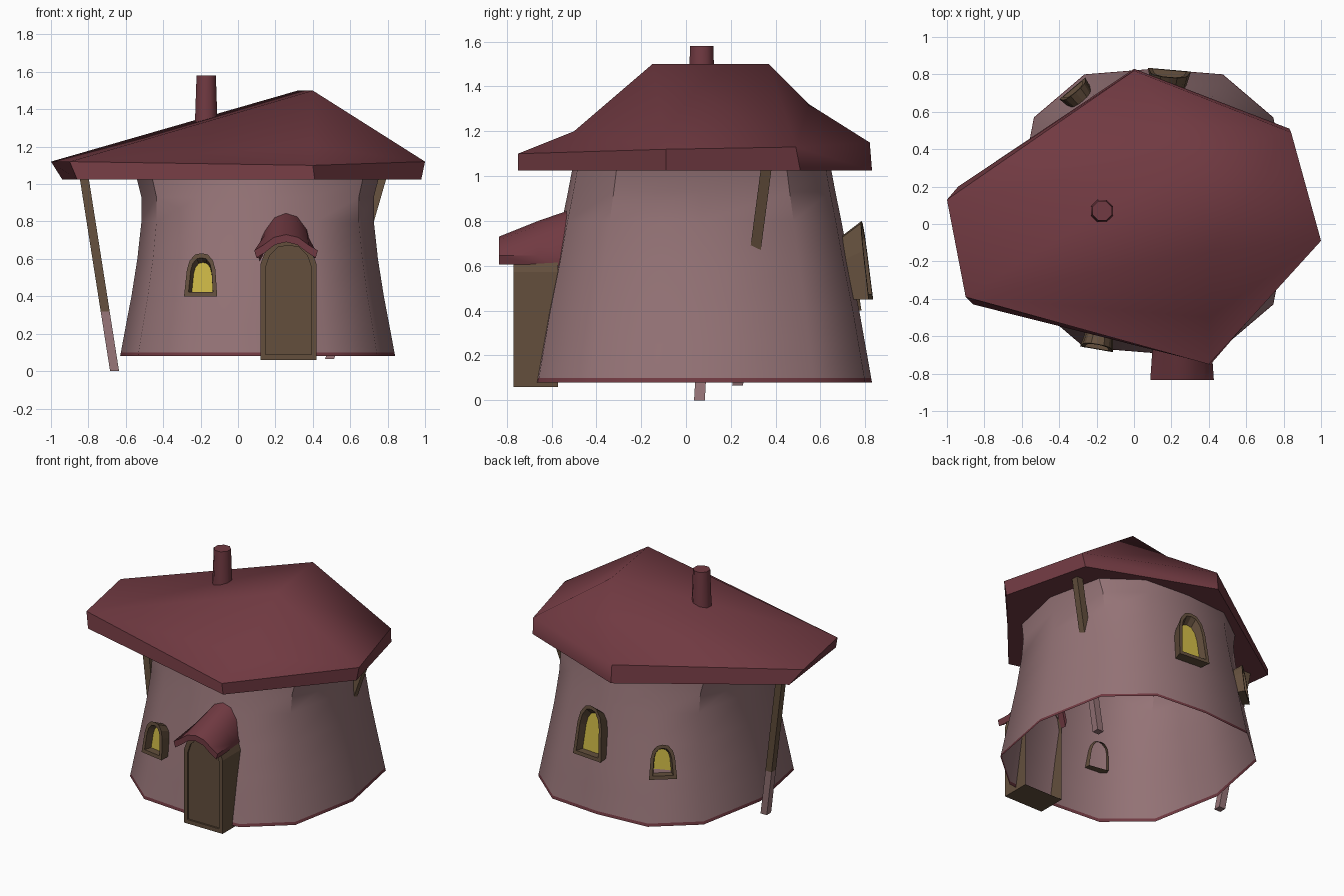
import bpy, bmesh, math
from mathutils import Vector

if "Cube" in bpy.data.objects:
    bpy.data.objects.remove(bpy.data.objects["Cube"])


def material(name, rgb):
    m = bpy.data.materials.new(name)
    m.diffuse_color = (*rgb, 1)
    m.use_nodes = True
    m.node_tree.nodes["Principled BSDF"].inputs["Base Color"].default_value = m.diffuse_color
    return m


PLASTER = material("pink_plaster", (0.30, 0.173, 0.183))
RED = material("dark_red_tile", (0.165, 0.042, 0.054))
WOOD = material("brown_wood", (0.125, 0.078, 0.046))
GLOW = material("yellow_glass", (0.60, 0.47, 0.06))


def build(name, verts, faces, mats, rule=None, smooth=None):
    """Mesh object; rule(face centre, face index) picks the material slot."""
    me = bpy.data.meshes.new(name)
    me.from_pydata([tuple(v) for v in verts], [], faces)
    for m in mats:
        me.materials.append(m)
    bm = bmesh.new()
    bm.from_mesh(me)
    bmesh.ops.recalc_face_normals(bm, faces=bm.faces)
    bm.to_mesh(me)
    bm.free()
    if rule:
        for p in me.polygons:
            p.material_index = rule(p.center, p.index)
    ob = bpy.data.objects.new(name, me)
    bpy.context.collection.objects.link(ob)
    if smooth:
        bpy.ops.object.select_all(action='DESELECT')
        ob.select_set(True)
        bpy.context.view_layer.objects.active = ob
        bpy.ops.object.shade_smooth_by_angle(angle=math.radians(smooth))
    return ob


def loft(name, rings, mats, rule=None, smooth=None, cap_start=False, cap_end=False):
    """Skin a stack of closed rings that share a point count."""
    n = len(rings[0])
    verts = [p for r in rings for p in r]
    faces = [(k * n + i, k * n + (i + 1) % n, (k + 1) * n + (i + 1) % n, (k + 1) * n + i)
             for k in range(len(rings) - 1) for i in range(n)]
    if cap_start:
        faces.append(tuple(range(n)))
    if cap_end:
        faces.append(tuple(range((len(rings) - 1) * n, len(rings) * n)))
    return build(name, verts, faces, mats, rule, smooth)


# Wall: twelve-sided rounded plan, open below, with a red strip at its foot
quarter = [(0.735, 0), (0.64, 0.50), (0.37, 0.73)]
plan = quarter + [(0, 0.76)] + [(-x, y) for x, y in quarter[::-1]]
plan += [(-x, -y) for x, y in quarter[1:]] + [(0, -0.76)]
plan += [(x, -y) for x, y in quarter[:0:-1]]
levels = [(0.08, 1, 1), (0.10, 0.995, 0.995), (0.25, 0.957, 0.96), (0.40, 0.918, 0.925),
          (0.60, 0.875, 0.87), (0.80, 0.845, 0.82), (0.93, 0.845, 0.785), (1.03, 0.88, 0.76)]
loft("wall", [[(0.105 + x * sx, 0.07 + y * sy, z) for x, y in plan] for z, sx, sy in levels],
     [PLASTER, RED], lambda c, i: 1 if c.z < 0.1 else 0, smooth=40)

# Roof: six-cornered eaves, a short rim and a ridge with two concave hips
lower = [(0, 0.83), (0.83, 0.51), (0.98, -0.09), (0.41, -0.75), (-0.86, -0.43), (-0.94, 0.20)]
upper = [(0, 0.82, 1.15), (0.84, 0.49, 1.13), (1.0, -0.09, 1.12), (0.40, -0.75, 1.10),
         (-0.90, -0.39, 1.12), (-1.0, 0.13, 1.12)]
ridge = [(0.40, -0.15, 1.50), (0.32, 0.37, 1.50)]             # 12, 13
hips = [(0.40, -0.50, 1.20), (0.19, 0.55, 1.32)]              # 14, 15
roof_faces = [(i, (i + 1) % 6, 6 + (i + 1) % 6, 6 + i) for i in range(6)]
roof_faces += [tuple(range(6)),
               (6, 7, 15), (15, 7, 13), (7, 8, 12, 13), (8, 9, 14), (8, 14, 12),
               (9, 10, 14), (14, 10, 12), (10, 11, 13, 12), (11, 6, 15), (11, 15, 13)]
build("roof", [(x, y, 1.025) for x, y in lower] + upper + ridge + hips,
      roof_faces, [RED], smooth=50)

# Chimney
loft("chimney", [[(-0.17 + r * math.cos(a * math.pi / 4 + math.pi / 8),
                   0.07 + r * math.sin(a * math.pi / 4 + math.pi / 8), z) for a in range(8)]
                 for r, z in ((0.068, 1.25), (0.056, 1.58))], [RED],
     smooth=50, cap_start=True, cap_end=True)


def arch(w, h, spring, taper):
    """Arched outline standing on v = 0."""
    half = [(w / 2, 0), (w / 2 * taper, h * spring),
            (w / 2 * taper * 0.82, h * (spring + (1 - spring) * 0.55)),
            (w / 2 * taper * 0.45, h * (spring + (1 - spring) * 0.92))]
    return half + [(0, h)] + [(-u, v) for u, v in half[::-1]]


def framed_arch(name, base, yaw, w, h, depth, back, border, recess, lean, spring, taper, pane,
                pane_scale):
    """Arched frame around a set-back pane; yaw is the outward compass angle."""
    N = Vector((math.cos(yaw), math.sin(yaw), 0))
    U = Vector((-N.y, N.x, 0))
    base = Vector(base)

    def ring(pts, n):
        return [base + U * u + Vector((0, 0, v)) + N * (n - lean * v) for u, v in pts]

    outer = arch(w, h, spring, taper)
    inner = [(u, v + border) for u, v in arch(w - 2 * border, h - 2 * border, spring, taper)]
    small = [(u * pane_scale, border + (v - border) * pane_scale) for u, v in inner]
    rings = [ring([(u * back, v * back) for u, v in outer], -depth),
             ring(outer, 0), ring(inner, 0), ring(small, -recess)]
    last = 3 * len(outer)
    loft(name, rings, [WOOD, pane], lambda c, i: 1 if i == last else 0, cap_end=True)


# Windows: (name, base centre, outward angle, width, height)
for name, base, deg, w, h in [("front_window", (-0.20, -0.67, 0.40), -100, 0.18, 0.23),
                              ("back_window", (0.19, 0.825, 0.45), 85, 0.23, 0.35),
                              ("side_window", (-0.33, 0.725, 0.40), 130, 0.18, 0.23)]:
    framed_arch(name, base, math.radians(deg), w, h, 0.11, 0.78, 0.024, 0.05,
                0.12, 0.62, 0.86, GLOW, 0.86)

# Door
framed_arch("door", (0.27, -0.77, 0.06), -math.pi / 2, 0.30, 0.64, 0.20, 1.0, 0.028, 0.012,
            0, 0.80, 1.0, WOOD, 1.0)


# Door hood: curved canopy that climbs back into the wall
def hood_ring(y, outer, thick):
    top = [(-x, z) for x, z in outer] + [(x, z) for x, z in outer[-2::-1]]
    under = [(x * 0.93, z - thick) for x, z in top[::-1]]
    return [(0.257 + x, y, z) for x, z in top + under]


loft("door_hood",
     [hood_ring(-0.835, [(0.17, 0.645), (0.12, 0.675), (0.065, 0.715), (0, 0.73)], 0.04),
      hood_ring(-0.66, [(0.158, 0.645), (0.115, 0.725), (0.065, 0.78), (0, 0.80)], 0.04),
      hood_ring(-0.53, [(0.145, 0.62), (0.11, 0.76), (0.06, 0.825), (0, 0.845)], 0.045)],
     [RED], smooth=45, cap_start=True, cap_end=True)


# Leaning poles under the eaves, bare wood above and painted below
def pole(name, top, foot, split, s=0.024):
    top, foot = Vector(top), Vector(foot)
    mid = foot.lerp(top, (split - foot.z) / (top.z - foot.z))
    rings = [[(p.x + a * s, p.y + b * s, p.z) for a, b in ((1, 1), (-1, 1), (-1, -1), (1, -1))]
             for p in (foot, mid, top)]
    loft(name, rings, [WOOD, PLASTER], lambda c, i: 1 if c.z < split else 0,
         cap_start=True, cap_end=True)


pole("left_pole", (-0.825, 0.12, 1.05), (-0.66, 0.06, 0.0), 0.32)
pole("right_pole", (0.775, 0.36, 1.05), (0.49, 0.23, 0.065), 0.34)
